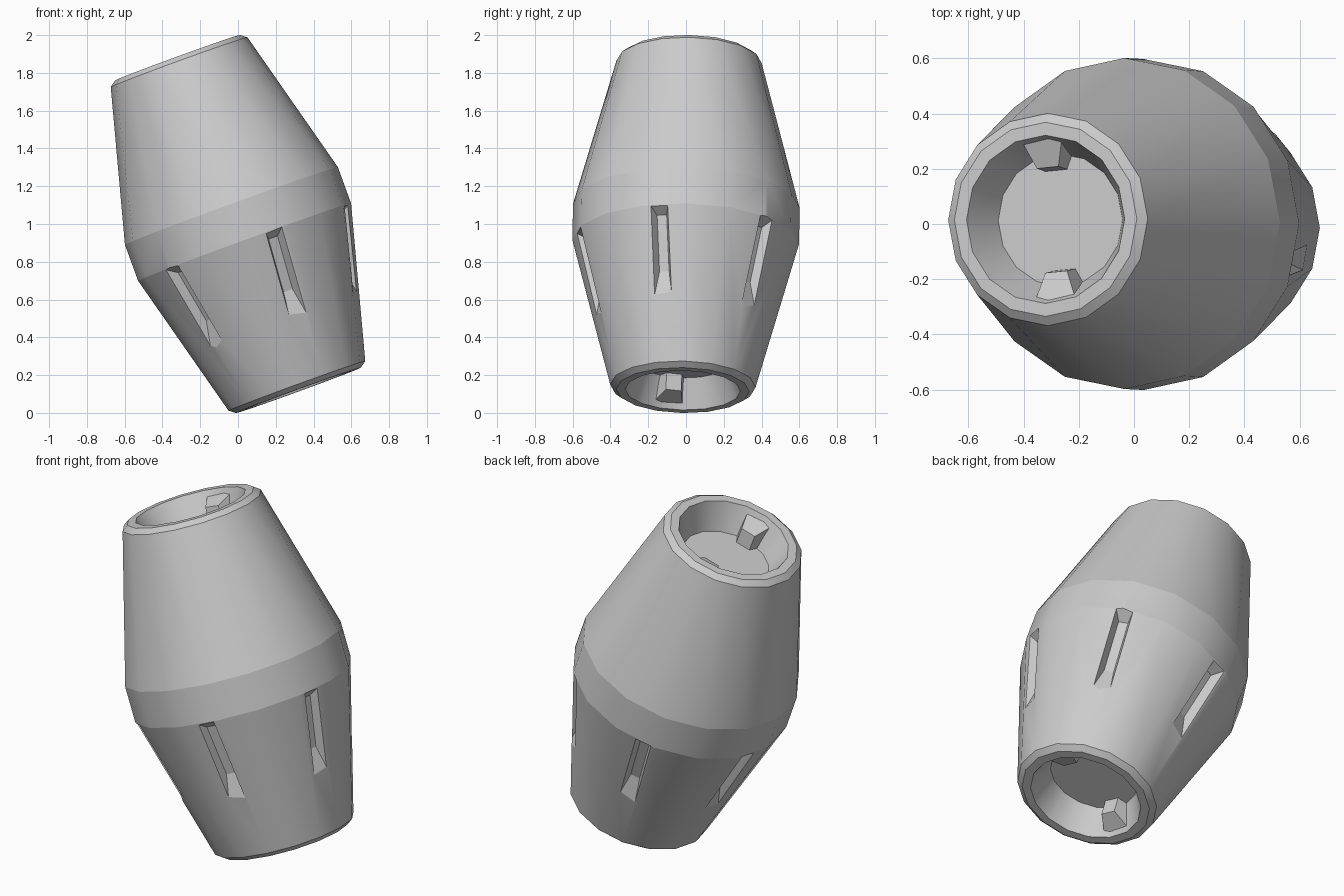
import bpy, bmesh
from math import sin, cos, pi, radians
from mathutils import Matrix, Vector

if "Cube" in bpy.data.objects:
    bpy.data.objects.remove(bpy.data.objects["Cube"])

SIDES = 16
TILT = (Matrix.Translation((0, 0, 1)) @ Matrix.Rotation(radians(1.1), 4, 'X').inverted()
        @ Matrix.Rotation(radians(-20), 4, 'Y'))


def finish(name, bm):
    bmesh.ops.recalc_face_normals(bm, faces=bm.faces)
    me = bpy.data.meshes.new(name)
    bm.to_mesh(me)
    bm.free()
    ob = bpy.data.objects.new(name, me)
    bpy.context.collection.objects.link(ob)
    ob.matrix_world = TILT
    return ob


def polar(phi, r, w, h):
    """Point at radius r, sideways offset w, height h along the barrel axis."""
    a = radians(phi)
    return Vector((r * cos(a) - w * sin(a), r * sin(a) + w * cos(a), h))


def frustum(bm, phi, outer, inner):
    """Tapered block; each end is (half width, [r, h] low, [r, h] high)."""
    rings = []
    for w, lo, hi in (outer, inner):
        rings.append([bm.verts.new(polar(phi, p[0], s * w, p[1]))
                      for p, s in ((lo, -1), (lo, 1), (hi, 1), (hi, -1))])
    a, b = rings
    bm.faces.new(a)
    bm.faces.new(b[::-1])
    for i in range(4):
        j = (i + 1) % 4
        bm.faces.new((a[i], b[i], b[j], a[j]))


# Barrel shell: lathed profile with a dished recess at each end
half = [(0.24, 0.78), (0.305, 0.937), (0.352, 0.937), (0.385, 0.912), (0.6, 0.102)]
profile = half + [(r, -h) for r, h in reversed(half)]
bm = bmesh.new()
rings = [[bm.verts.new((r * cos(2 * pi * i / SIDES), r * sin(2 * pi * i / SIDES), h))
          for i in range(SIDES)] for r, h in profile]
for a, b in zip(rings, rings[1:]):
    for i in range(SIDES):
        j = (i + 1) % SIDES
        bm.faces.new((a[i], a[j], b[j], b[i])).smooth = True
bm.faces.new(rings[0])
bm.faces.new(rings[-1])
# crisp lines between the bands of the shell
for e in bm.edges:
    if abs(e.verts[0].co.z - e.verts[1].co.z) < 1e-4:
        e.smooth = False
shell = finish("barrel_shell", bm)


# Six ramped slots in the lower cone
def surface(h, depth):
    return 0.592 - (-0.102 - h) * 0.265 - depth, h


bm = bmesh.new()
for k in range(6):
    frustum(bm, -14 + 60 * k,
            (0.058, surface(-0.64, -0.03), surface(-0.085, -0.03)),
            (0.026, surface(-0.43, 0.05), surface(-0.14, 0.05)))
cutter = finish("slot_cutter", bm)
cutter.hide_render = True
cutter.hide_viewport = True
mod = shell.modifiers.new("slots", 'BOOLEAN')
mod.operation = 'DIFFERENCE'
mod.solver = 'EXACT'
mod.object = cutter

# Two facing lugs inside each end recess
for end, sign, start in (("top", 1, 95), ("bottom", -1, 15)):
    for n in range(2):
        bm = bmesh.new()
        frustum(bm, start + 180 * n,
                (0.085, (0.27, sign * 0.77), (0.312, sign * 0.915)),
                (0.042, (0.18, sign * 0.77), (0.19, sign * 0.87)))
        finish(f"{end}_lug_{n + 1}", bm)
